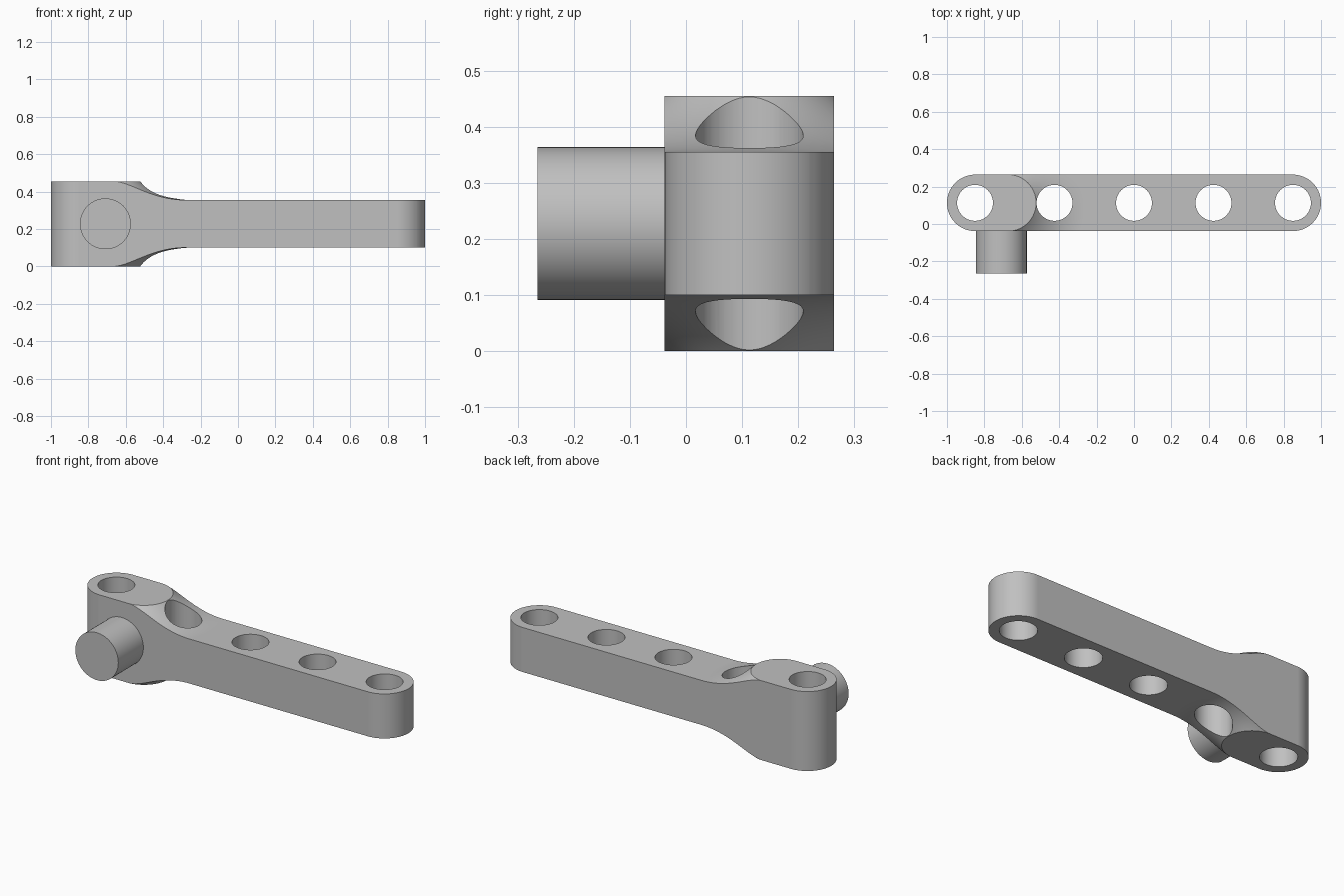
import bpy, bmesh, math
from mathutils import Matrix

cube = bpy.data.objects.get("Cube")
if cube:
    bpy.data.objects.remove(cube, do_unlink=True)

MID_Y, HALF_W = 0.113, 0.151      # beam centre line and half width
HEIGHT, SLIM_TOP = 0.455, 0.355   # thick end and slim bar tops
NECK_X = -0.675                   # axis of the rounded transition

grey = bpy.data.materials.new("grey")
grey.use_nodes = True
colour = (0.53, 0.53, 0.53, 1)
grey.diffuse_color = colour
grey.node_tree.nodes["Principled BSDF"].inputs["Base Color"].default_value = colour


def make_object(name, bm):
    bmesh.ops.recalc_face_normals(bm, faces=bm.faces)
    mesh = bpy.data.meshes.new(name)
    bm.to_mesh(mesh)
    bm.free()
    mesh.materials.append(grey)
    obj = bpy.data.objects.new(name, mesh)
    bpy.context.collection.objects.link(obj)
    return obj


def select(obj):
    bpy.ops.object.select_all(action="DESELECT")
    obj.select_set(True)
    bpy.context.view_layer.objects.active = obj


def cut(obj, cutter):
    mod = obj.modifiers.new("cut", "BOOLEAN")
    mod.operation, mod.solver, mod.object = "DIFFERENCE", "EXACT", cutter
    select(obj)
    bpy.ops.object.modifier_apply(modifier=mod.name)
    bpy.data.objects.remove(cutter, do_unlink=True)


def add_cylinder(bm, radius, depth, matrix, segments=64):
    bmesh.ops.create_cone(bm, cap_ends=True, segments=segments, radius1=radius,
                          radius2=radius, depth=depth, matrix=matrix)


def relief_cutter(flip):
    # half revolved concave profile that thins the bar past the thick end
    inner, outer, steps = HALF_W + 0.0005, 0.42, 48
    rise, run = HEIGHT - SLIM_TOP, outer - inner
    arc_r = (run ** 2 + rise ** 2) / (2 * rise)
    start = inner - 0.0065
    profile = []
    for i in range(17):
        r = start + (outer - start) * i / 16
        profile.append((r, SLIM_TOP + arc_r - math.sqrt(arc_r ** 2 - (outer - r) ** 2)))
    profile += [(1.9, SLIM_TOP), (1.9, 0.6), (start, 0.6)]
    bm = bmesh.new()
    rings = []
    for s in range(steps + 1):
        a = math.pi * (s / steps - 0.5)
        rings.append([bm.verts.new((NECK_X + r * math.cos(a), MID_Y + r * math.sin(a),
                                    HEIGHT - z if flip else z)) for r, z in profile])
    count = len(profile)
    for a, b in zip(rings, rings[1:]):
        for i in range(count):
            j = (i + 1) % count
            bm.faces.new((a[i], a[j], b[j], b[i]))
    bm.faces.new(rings[0])
    bm.faces.new(rings[-1])
    return make_object("relief_cutter", bm)


# beam with fully rounded ends
bm = bmesh.new()
outline = []
for side in (1, -1):
    for s in range(33):
        a = math.pi * (s / 32 - 0.5)
        outline.append(bm.verts.new((side * (1 - HALF_W + HALF_W * math.cos(a)),
                                     MID_Y + side * HALF_W * math.sin(a), 0)))
base = bm.faces.new(outline)
top = bmesh.ops.extrude_face_region(bm, geom=[base])["geom"]
bmesh.ops.translate(bm, vec=(0, 0, HEIGHT),
                    verts=[v for v in top if isinstance(v, bmesh.types.BMVert)])
if not any(f.normal.z and all(v.co.z == 0 for v in f.verts) for f in bm.faces):
    bm.faces.new(outline)
beam = make_object("beam", bm)

for flip in (False, True):
    cut(beam, relief_cutter(flip))

# row of five through holes
bm = bmesh.new()
for i in range(-2, 3):
    add_cylinder(bm, 0.096, 1, Matrix.Translation((i * 0.425, MID_Y, HEIGHT / 2)))
cut(beam, make_object("hole_cutter", bm))

# side pin
bm = bmesh.new()
add_cylinder(bm, 0.136, 0.228, Matrix.Translation((-0.709, -0.151, HEIGHT / 2))
             @ Matrix.Rotation(math.pi / 2, 4, "X"))
pin = make_object("side_pin", bm)

for obj in (beam, pin):
    select(obj)
    bpy.ops.object.shade_smooth_by_angle(angle=math.radians(30))
    weighted = obj.modifiers.new("weighted_normals", "WEIGHTED_NORMAL")
    weighted.keep_sharp = True
